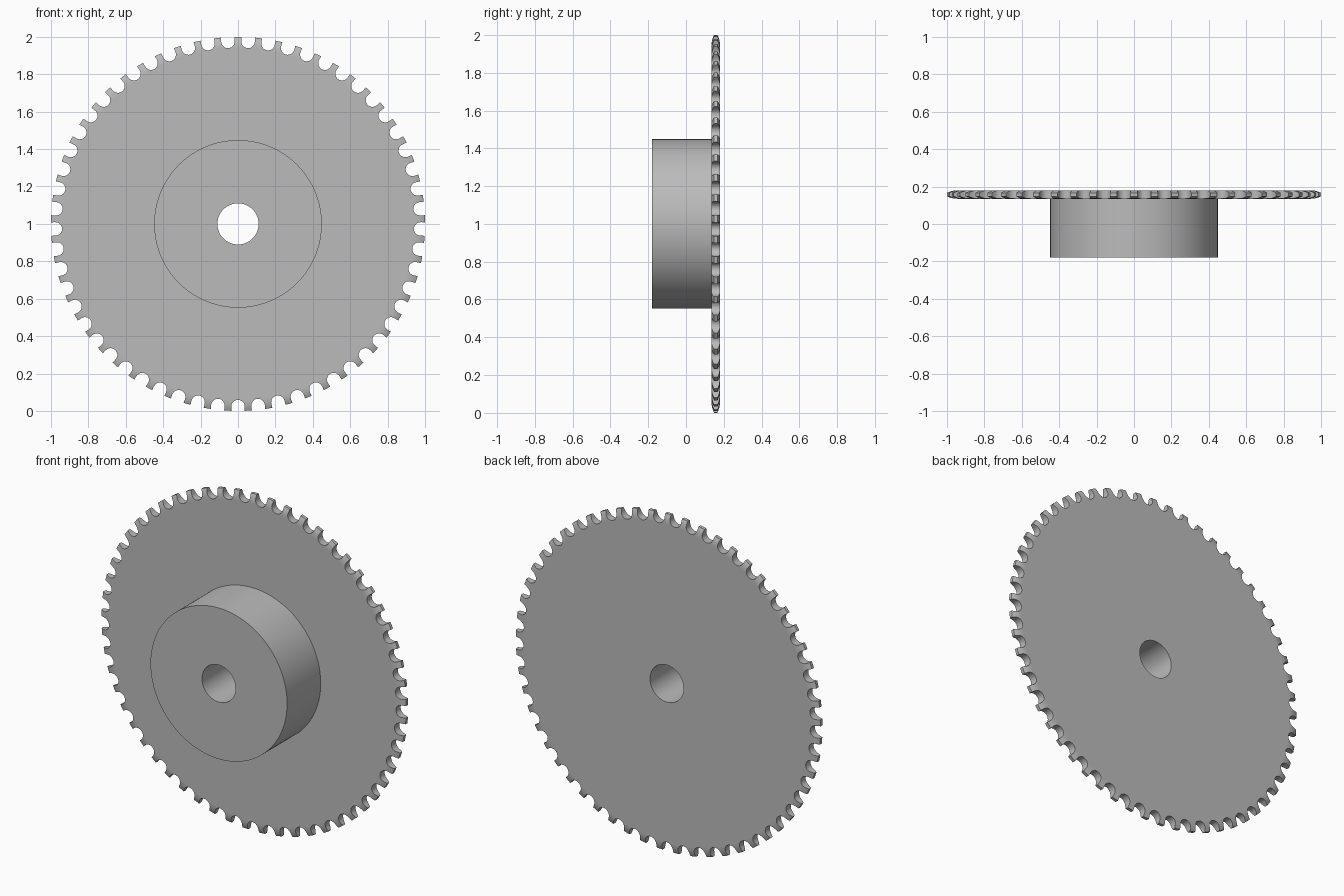
import bpy
import bmesh
from math import sin, cos, pi, radians, sqrt

if "Cube" in bpy.data.objects:
    bpy.data.objects.remove(bpy.data.objects["Cube"], do_unlink=True)

TEETH = 57
CENTRE_Z = 1.0
TIP_R, GAP_R, GAP_RADIUS = 1.0, 0.977, 0.036
HUB_R, BORE_R = 0.448, 0.11
HUB_FRONT, PLATE_FRONT, PLATE_BACK = -0.18, 0.135, 0.18
ROUND_START, ROUND_RADIUS = 0.945, 0.12

steel = bpy.data.materials.new("plain grey steel")
steel.use_nodes = True
GREY = (0.5, 0.5, 0.5, 1)
steel.diffuse_color = GREY
steel.node_tree.nodes["Principled BSDF"].inputs["Base Color"].default_value = GREY


def add_object(name, bm):
    bmesh.ops.recalc_face_normals(bm, faces=bm.faces)
    mesh = bpy.data.meshes.new(name)
    bm.to_mesh(mesh)
    bm.free()
    mesh.materials.append(steel)
    obj = bpy.data.objects.new(name, mesh)
    bpy.context.collection.objects.link(obj)
    return obj


def lathe(name, profile, segments, closed):
    """Revolve (radius, y) points about the y axis through the centre."""
    bm = bmesh.new()
    rings = []
    for i in range(segments):
        a = 2 * pi * i / segments
        rings.append([bm.verts.new((r * sin(a), y, CENTRE_Z + r * cos(a)))
                      for r, y in profile])
    count = len(profile)
    for i in range(segments):
        a, b = rings[i], rings[(i + 1) % segments]
        for j in range(count if closed else count - 1):
            k = (j + 1) % count
            bm.faces.new((a[j], a[k], b[k], b[j]))
    return add_object(name, bm)


def finish(obj):
    """Smooth the curved walls and keep the flat discs flat."""
    bpy.ops.object.select_all(action="DESELECT")
    obj.select_set(True)
    bpy.context.view_layer.objects.active = obj
    bpy.ops.object.shade_smooth_by_angle(angle=radians(30))
    for face in obj.data.polygons:
        if abs(face.normal.y) > 0.999:
            face.use_smooth = False


# Toothed plate: a disc whose rim is rounded off on both sides
rim = []
for i in range(6):
    r = ROUND_START + (TIP_R - ROUND_START) * i / 5
    drop = ROUND_RADIUS - sqrt(ROUND_RADIUS ** 2 - (r - ROUND_START) ** 2)
    rim.append((r, drop))
profile = [(BORE_R, PLATE_FRONT)]
profile += [(r, PLATE_FRONT + d) for r, d in rim]
profile += [(r, PLATE_BACK - d) for r, d in reversed(rim)]
profile += [(BORE_R, PLATE_BACK)]
plate = lathe("toothed_plate", profile, TEETH * 4, True)

# Round-bottomed slots between the teeth, with a tooth at the top
bm = bmesh.new()
outline = [(GAP_RADIUS, 0.08)]
outline += [(GAP_RADIUS * cos(pi * i / 14), -GAP_RADIUS * sin(pi * i / 14))
            for i in range(15)]
outline += [(-GAP_RADIUS, 0.08)]
for t in range(TEETH):
    a = 2 * pi * (t + 0.5) / TEETH
    loops = []
    for y in (PLATE_FRONT - 0.1, PLATE_BACK + 0.1):
        loops.append([bm.verts.new((
            (GAP_R + v) * sin(a) + u * cos(a), y,
            CENTRE_Z + (GAP_R + v) * cos(a) - u * sin(a)))
            for u, v in outline])
    front, back = loops
    bm.faces.new(front)
    bm.faces.new(back[::-1])
    for j in range(len(outline)):
        k = (j + 1) % len(outline)
        bm.faces.new((front[k], front[j], back[j], back[k]))
cutter = add_object("tooth_gap_cutter", bm)
cutter.hide_render = True

cut = plate.modifiers.new("tooth gaps", "BOOLEAN")
cut.operation = "DIFFERENCE"
cut.solver = "EXACT"
cut.object = cutter
bpy.context.view_layer.objects.active = plate
bpy.ops.object.modifier_apply(modifier=cut.name)
bpy.data.objects.remove(cutter, do_unlink=True)
finish(plate)

# Hub: a bored boss standing on the front of the plate
hub = lathe("hub", [(HUB_R, PLATE_FRONT), (HUB_R, HUB_FRONT),
                    (BORE_R, HUB_FRONT), (BORE_R, PLATE_FRONT)], 128, False)
finish(hub)
